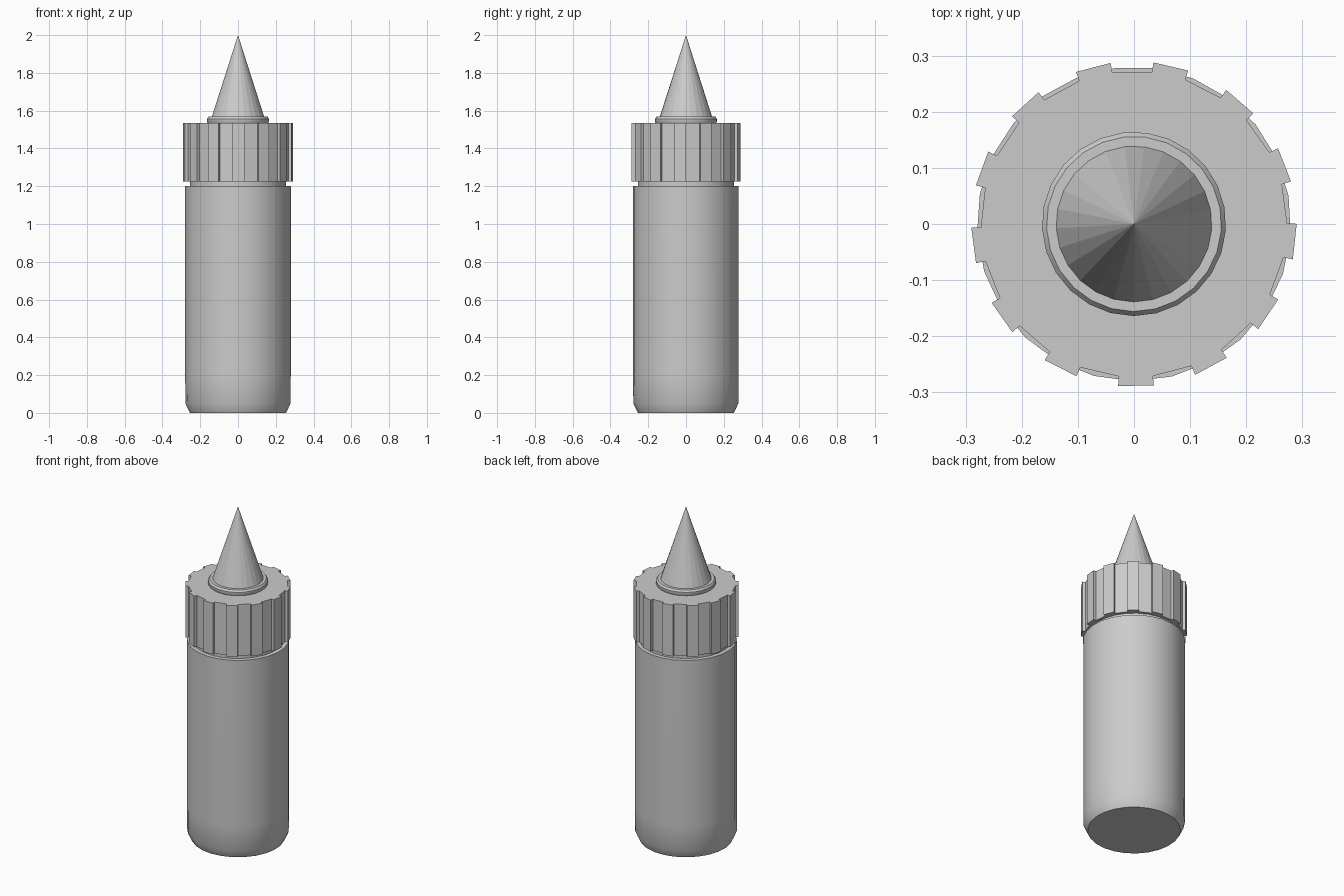
import bpy, bmesh, math

if "Cube" in bpy.data.objects:
    bpy.data.objects.remove(bpy.data.objects["Cube"])

SIDES = 25
START = math.radians(-90.4)


def finish(name, bm, smooth):
    bmesh.ops.remove_doubles(bm, verts=bm.verts[:], dist=1e-5)
    bmesh.ops.recalc_face_normals(bm, faces=bm.faces[:])
    mesh = bpy.data.meshes.new(name)
    bm.to_mesh(mesh)
    bm.free()
    obj = bpy.data.objects.new(name, mesh)
    bpy.context.collection.objects.link(obj)
    if smooth:
        bpy.ops.object.select_all(action='DESELECT')
        obj.select_set(True)
        bpy.context.view_layer.objects.active = obj
        bpy.ops.object.shade_smooth_by_angle(angle=math.radians(35))
    return obj


def lathe(name, profile, smooth=True):
    """Revolve (radius, z) points around z; open ends are capped."""
    bm = bmesh.new()
    rings = []
    for r, z in profile:
        if r == 0:
            rings.append([bm.verts.new((0, 0, z))] * SIDES)
            continue
        angles = [START + math.tau * i / SIDES for i in range(SIDES)]
        rings.append([bm.verts.new((r * math.cos(a), r * math.sin(a), z)) for a in angles])
    for a, b in zip(rings, rings[1:]):
        for i in range(SIDES):
            j = (i + 1) % SIDES
            bm.faces.new(list(dict.fromkeys((a[i], a[j], b[j], b[i]))))
    for ring in (rings[0], rings[-1]):
        if len(set(ring)) > 1:
            bm.faces.new(ring)
    return finish(name, bm, smooth)


# Bottle body with rounded foot, and narrower neck
lathe("bottle_body", [(0.255, 0), (0.279, 0.05), (0.28, 0.2), (0.28, 1.2)])
lathe("bottle_neck", [(0.255, 1.19), (0.255, 1.24)])

# Ribbed screw cap: 13 grip ribs extruded upward
bm = bmesh.new()
outline = []
TEETH = 13
for k in range(TEETH):
    mid = -89.3 + k * 360 / TEETH
    for r, offset in ((0.273, -6.4), (0.29, -6.3), (0.29, 6.3), (0.273, 6.4)):
        a = math.radians(mid + offset)
        outline.append(bm.verts.new((r * math.cos(a), r * math.sin(a), 1.225)))
base = bm.faces.new(outline)
top = bmesh.ops.extrude_face_region(bm, geom=[base], use_keep_orig=True)["geom"]
bmesh.ops.translate(bm, vec=(0, 0, 0.31),
                    verts=[g for g in top if isinstance(g, bmesh.types.BMVert)])
finish("screw_cap", bm, False)

# Bevelled collar and pointed nozzle
lathe("nozzle_collar", [(0.157, 1.53), (0.164, 1.54), (0.164, 1.557), (0.156, 1.568), (0.13, 1.568)])
lathe("nozzle", [(0.143, 1.555), (0, 2.0)], smooth=False)
